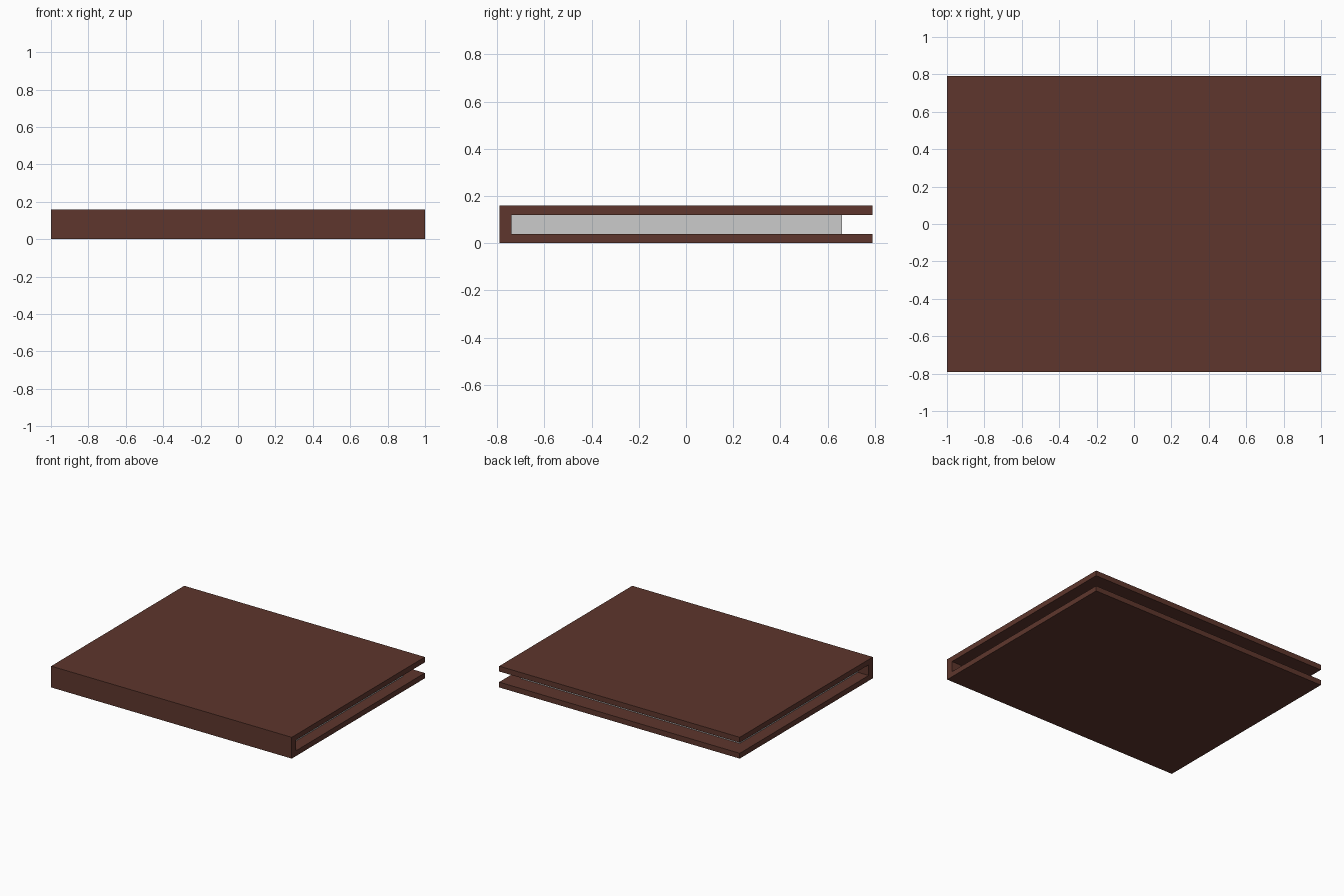
import bpy
import bmesh

if "Cube" in bpy.data.objects:
    bpy.data.objects.remove(bpy.data.objects["Cube"])


def material(name, rgb):
    m = bpy.data.materials.new(name)
    m.diffuse_color = (*rgb, 1.0)
    m.use_nodes = True
    m.node_tree.nodes["Principled BSDF"].inputs["Base Color"].default_value = m.diffuse_color
    return m


def extrude_x(name, profile, half_length, mat):
    """Extrude a (y, z) outline along x, centred on x = 0."""
    bm = bmesh.new()
    face = bm.faces.new([bm.verts.new((-half_length, y, z)) for y, z in profile])
    ext = bmesh.ops.extrude_face_region(bm, geom=[face])
    verts = [v for v in ext["geom"] if isinstance(v, bmesh.types.BMVert)]
    bmesh.ops.translate(bm, verts=verts, vec=(2 * half_length, 0, 0))
    bmesh.ops.recalc_face_normals(bm, faces=bm.faces)
    mesh = bpy.data.meshes.new(name)
    bm.to_mesh(mesh)
    bm.free()
    mesh.materials.append(mat)
    obj = bpy.data.objects.new(name, mesh)
    bpy.context.collection.objects.link(obj)
    return obj


leather = material("brown leather", (0.112, 0.037, 0.026))
paper = material("pale grey paper", (0.6, 0.6, 0.6))

Y, H = 0.79, 0.16           # half depth and total height
SPINE, BOARD = 0.05, 0.04   # spine and cover board thickness
inner = -Y + SPINE

# Cover: U-shaped section, spine at the front, open at the back
extrude_x("book_cover", [
    (-Y, 0), (Y, 0), (Y, BOARD), (inner, BOARD),
    (inner, H - BOARD), (Y, H - BOARD), (Y, H), (-Y, H)], 1.0, leather)

# Page block: set back from the three open edges
extrude_x("page_block", [
    (inner, BOARD), (0.66, BOARD), (0.66, H - BOARD), (inner, H - BOARD)], 0.91, paper)
